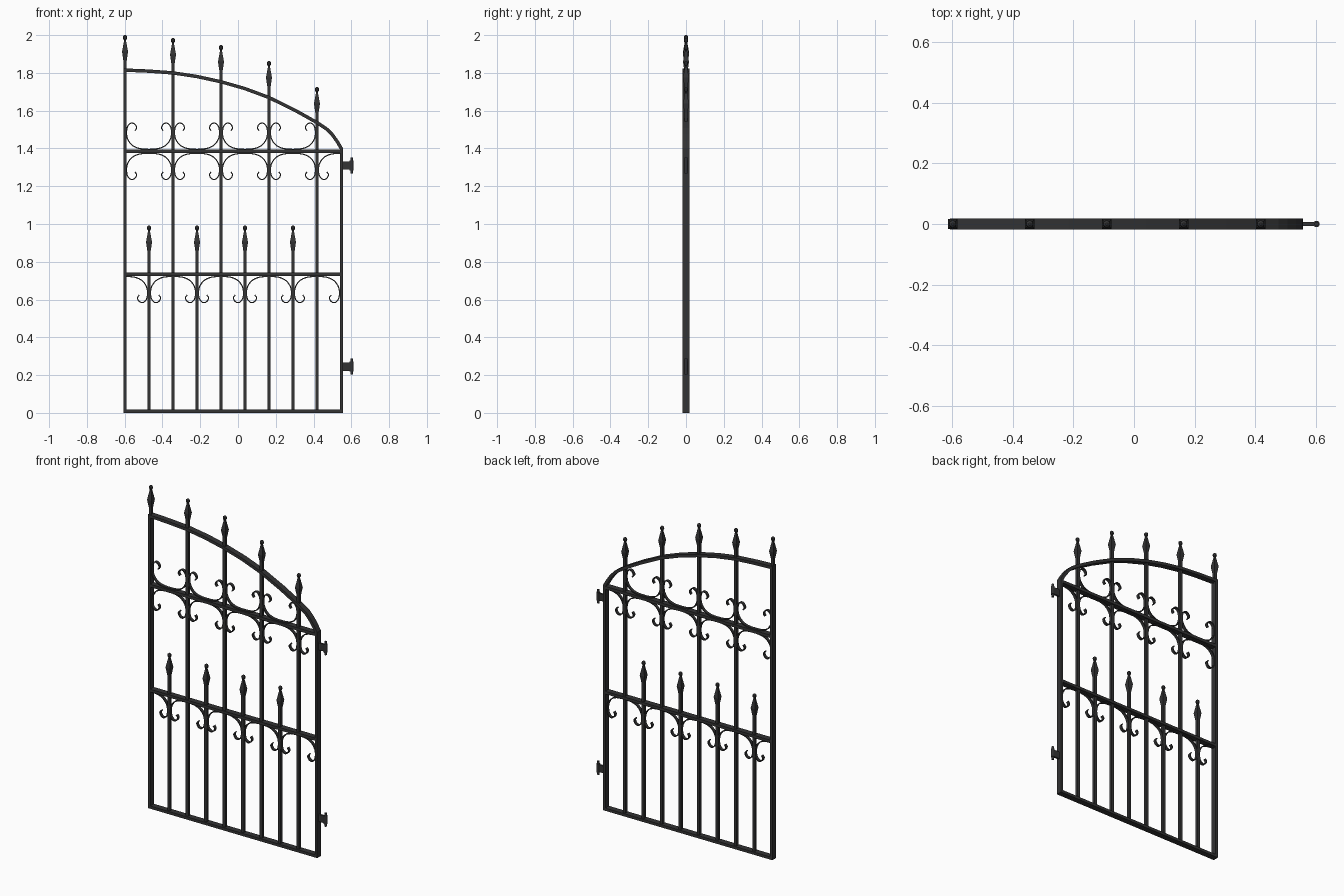
import bpy, bmesh
from math import pi
from mathutils import Vector, Matrix

cube = bpy.data.objects.get("Cube")
if cube:
    bpy.data.objects.remove(cube)

iron = bpy.data.materials.new("dark_iron")
iron.use_nodes = True
iron.diffuse_color = (0.033, 0.033, 0.034, 1)
iron.node_tree.nodes["Principled BSDF"].inputs["Base Color"].default_value = iron.diffuse_color

PITCH = 0.254
LEFT, RIGHT = -0.598, 0.549
DEPTH = 0.036


def finish(name, bm):
    bmesh.ops.recalc_face_normals(bm, faces=bm.faces)
    me = bpy.data.meshes.new(name)
    bm.to_mesh(me)
    bm.free()
    me.materials.append(iron)
    ob = bpy.data.objects.new(name, me)
    bpy.context.collection.objects.link(ob)
    return ob


def box(name, x0, x1, z0, z1, depth=DEPTH):
    bm = bmesh.new()
    mat = Matrix.Translation(((x0 + x1) / 2, 0, (z0 + z1) / 2)) @ Matrix.Diagonal((x1 - x0, depth, z1 - z0, 1))
    bmesh.ops.create_cube(bm, size=1, matrix=mat)
    return finish(name, bm)


def loft(bm, rings):
    """Skin closed rings of vertices and cap both ends."""
    for a, b in zip(rings, rings[1:]):
        for i in range(len(a)):
            j = (i + 1) % len(a)
            bm.faces.new((a[i], a[j], b[j], b[i]))
    bm.faces.new(rings[0])
    bm.faces.new(rings[-1])


def column(name, x, z, profile, sides):
    """Upright part: profile of (radius, height), corners turned by half a side."""
    bm = bmesh.new()
    mat = Matrix.Translation((x, 0, z)) @ Matrix.Rotation(pi / sides, 4, "Z")
    loft(bm, [bmesh.ops.create_circle(bm, segments=sides, radius=r,
                                      matrix=mat @ Matrix.Translation((0, 0, h)))["verts"]
              for r, h in profile])
    return finish(name, bm)


def smooth_path(pts, steps):
    """Catmull-Rom samples through the points."""
    p = [Vector(q) for q in pts]
    p = [2 * p[0] - p[1]] + p + [2 * p[-1] - p[-2]]
    out = []
    for a, b, c, d in zip(p, p[1:], p[2:], p[3:]):
        for k in range(steps):
            t = k / steps
            out.append(0.5 * (2 * b + (c - a) * t + (2 * a - 5 * b + 4 * c - d) * t * t
                              + (3 * b - a - 3 * c + d) * t ** 3))
    return out + [p[-2]]


def ribbon(name, path, thick, depth):
    """Flat bar bent along a path in the xz plane."""
    bm = bmesh.new()
    rings = []
    for i, p in enumerate(path):
        t = (path[min(i + 1, len(path) - 1)] - path[max(i - 1, 0)]).normalized()
        n = Vector((-t.y, t.x)) * thick / 2
        rings.append([bm.verts.new((p.x + s * n.x, y, p.y + s * n.y))
                      for s, y in ((1, -depth / 2), (1, depth / 2), (-1, depth / 2), (-1, -depth / 2))])
    loft(bm, rings)
    return finish(name, bm)


# Square spear and round knob, (radius, height below the tip)
SPEAR = [(0.0125, -0.165), (0.0125, -0.135), (0.0225, -0.088), (0.007, -0.028), (0.006, -0.02)]
KNOB = [(0.005, -0.028), (0.011, -0.02), (0.0125, -0.013), (0.010, -0.005), (0.004, 0)]


def picket(name, x, z0, tip):
    column(name, x, tip, [(0.0125, z0 - tip)] + SPEAR, 4)
    column(name + "_knob", x, tip, KNOB, 8)


# Frame and rails
box("left_post", LEFT - 0.008, LEFT + 0.008, 0, 1.815)
box("right_post", RIGHT - 0.008, RIGHT + 0.008, 0, 1.402)
box("bottom_rail", LEFT, RIGHT, 0, 0.017)
box("middle_rail", LEFT, RIGHT, 0.725, 0.742)
box("upper_rail", LEFT, RIGHT, 1.376, 1.394)
arch = [(LEFT - 0.008, 1.815), (-0.345, 1.80), (-0.09, 1.753), (0.163, 1.67),
        (0.418, 1.537), (0.5, 1.472), (RIGHT, 1.396)]
ribbon("top_arch", smooth_path(arch, 2), 0.018, DEPTH)

# Pickets
for i, tip in enumerate((2.0, 1.985, 1.947, 1.863, 1.725)):
    picket("tall_picket", LEFT + i * PITCH, 1.8 if i == 0 else 0.01, tip)
for i in range(4):
    picket("short_picket", LEFT + (i + 0.5) * PITCH, 0.01, 0.992)

# Scrolls: offsets from the picket axis and from the rail
SCROLL = [(0.127, 0.010), (0.075, 0.015), (0.038, 0.032), (0.015, 0.062), (0.008, 0.095),
          (0.013, 0.130), (0.032, 0.149), (0.052, 0.143), (0.061, 0.124), (0.052, 0.109)]


def scroll(picket_x, rail_z, side, up):
    path = [Vector((picket_x + side * p.x, rail_z + up * p.y)) for p in smooth_path(SCROLL, 4)]
    ob = ribbon("scroll", path, 0.006, 0.018)
    ob.data.shade_smooth()
    ob.data.set_sharp_from_angle(angle=0.7)


for i in range(5):
    for side in (-1, 1):
        for up in (-1, 1):
            outside_post = i == 0 and side < 0
            under_arch_end = i == 4 and side > 0 and up > 0
            if not (outside_post or under_arch_end):
                scroll(LEFT + i * PITCH, 1.385, side, up)
            
for i in range(5):
    for side in (-1, 1):
        if i < 4 or side < 0:
            scroll(LEFT + (i + 0.5) * PITCH, 0.733, side, -1)

# Hinges: plate, barrel and pin
for z in (1.31, 0.245):
    box("hinge_plate", RIGHT, 0.6, z - 0.022, z + 0.022, 0.012)
    column("hinge_barrel", 0.602, z, [(0.011, -0.026), (0.011, 0.026)], 12)
    column("hinge_pin", 0.602, z, [(0.007, -0.042), (0.007, 0.042)], 12)
